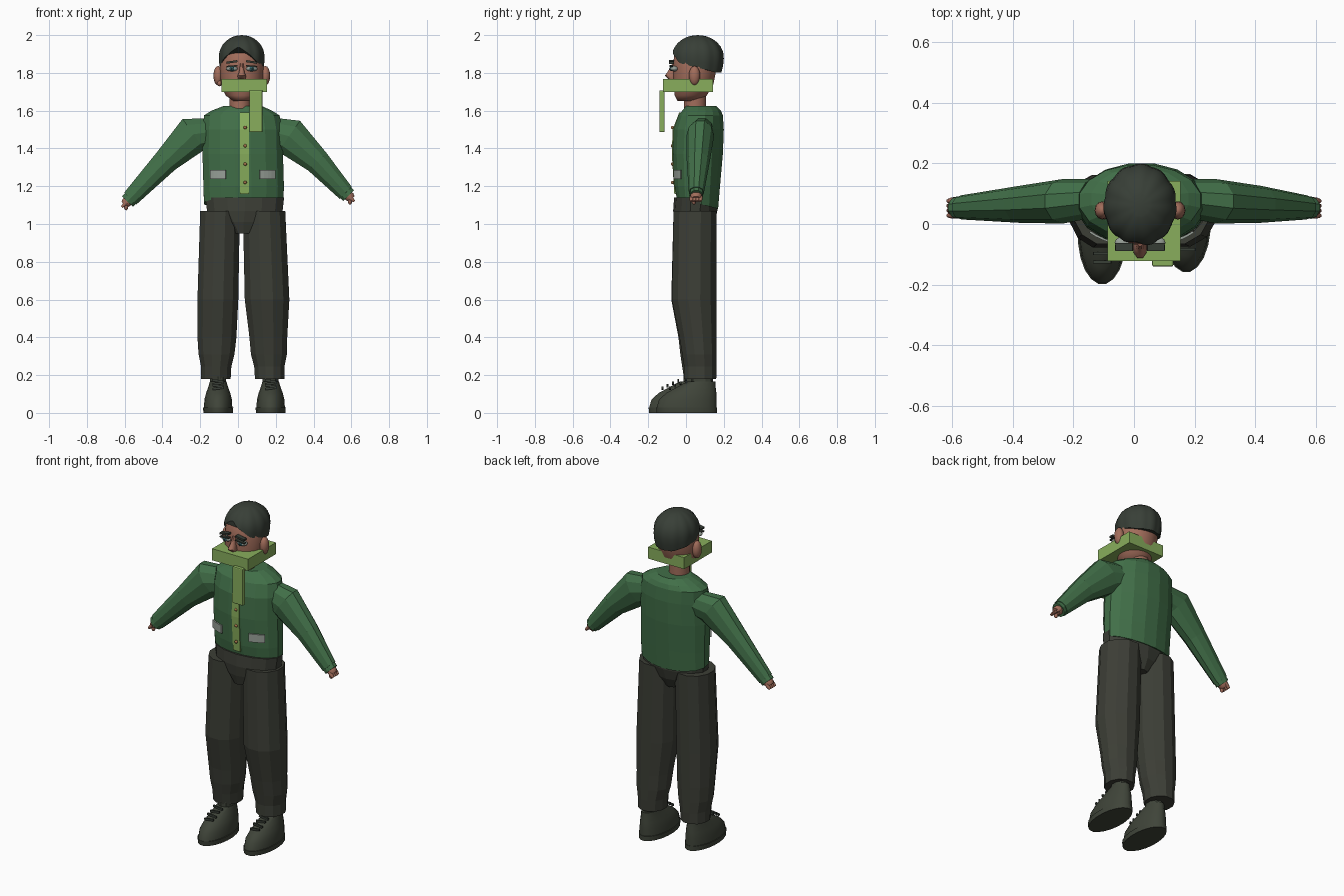
import bpy, bmesh, math
from mathutils import Vector

cube = bpy.data.objects.get("Cube")
if cube:
    bpy.data.objects.remove(cube, do_unlink=True)


def material(name, hex_colour):
    def linear(c):
        return c / 12.92 if c <= 0.04 else ((c + 0.055) / 1.055) ** 2.4
    rgb = [linear(int(hex_colour[i:i + 2], 16) / 255) for i in (0, 2, 4)]
    mat = bpy.data.materials.new(name)
    mat.use_nodes = True
    mat.diffuse_color = (*rgb, 1)
    mat.node_tree.nodes["Principled BSDF"].inputs["Base Color"].default_value = (*rgb, 1)
    return mat


JACKET = material("jacket green", "416f48")
TROUSER = material("trouser charcoal", "3c3e36")
SHOE = material("shoe dark olive", "3f4439")
HAIR = material("hair dark grey", "383f37")
SKIN = material("skin brown", "a26d5b")
SCARF = material("scarf lime", "88ae5c")
POCKET = material("pocket grey", "98a098")
BUTTON = material("button brown", "a5744c")
IRIS = material("iris teal", "2f6068")


def finish(bm, name, mat, smooth=None):
    bmesh.ops.recalc_face_normals(bm, faces=bm.faces)
    mesh = bpy.data.meshes.new(name)
    bm.to_mesh(mesh)
    bm.free()
    mesh.materials.append(mat)
    if smooth:
        mesh.shade_smooth()
        mesh.set_sharp_from_angle(angle=math.radians(smooth))
    obj = bpy.data.objects.new(name, mesh)
    bpy.context.collection.objects.link(obj)
    return obj


def loft(name, mat, rings, sides=12, smooth=None):
    """Skin rings given as (centre, half axis u, half axis v); flats sit on the extents."""
    bm = bmesh.new()
    loops = []
    grow = 1 / math.cos(math.pi / sides)
    for centre, u, v in rings:
        loop = []
        for k in range(sides):
            a = math.tau * (k + 0.5) / sides
            p = Vector(centre) + (Vector(u) * math.cos(a) + Vector(v) * math.sin(a)) * grow
            loop.append(bm.verts.new(p))
        loops.append(loop)
    for low, high in zip(loops, loops[1:]):
        for k in range(sides):
            j = (k + 1) % sides
            bm.faces.new((low[k], low[j], high[j], high[k]))
    bm.faces.new(loops[0])
    bm.faces.new(loops[-1])
    return finish(bm, name, mat, smooth)


def level(z, x, rx, front, back, tilt=0):
    """Horizontal ring from its middle x, half width and y range."""
    return ((x, (front + back) / 2, z), (rx, 0, 0), (0, (back - front) / 2, tilt))


def box(name, mat, centre, size, turn=0):
    x, y, z = centre
    half = [s / 2 for s in size]
    c, s = math.cos(turn), math.sin(turn)
    u, v = (half[0] * c, 0, half[0] * s), (0, half[1], 0)
    up = Vector((-s, 0, c)) * half[2]
    return loft(name, mat, [(Vector(centre) - up, u, v), (Vector(centre) + up, u, v)], 4)


def ball(name, mat, centre, radii, segments=12):
    bm = bmesh.new()
    bmesh.ops.create_uvsphere(bm, u_segments=segments, v_segments=8, radius=1)
    bmesh.ops.scale(bm, vec=radii, verts=bm.verts)
    bmesh.ops.translate(bm, vec=centre, verts=bm.verts)
    return finish(bm, name, mat, 60)


# Jacket body with a hem that drops at the back
MID = 0.025
loft("jacket_body", JACKET, [
    level(1.11, MID + 0.005, 0.21, -0.05, 0.17, -0.03),
    level(1.2, MID + 0.005, 0.213, -0.06, 0.18),
    level(1.37, MID, 0.213, -0.07, 0.195),
    level(1.5, MID, 0.21, -0.065, 0.2),
    level(1.575, MID - 0.005, 0.2, -0.04, 0.195),
    level(1.6, MID - 0.005, 0.16, -0.02, 0.185),
    level(1.625, MID, 0.1, 0.0, 0.16)], 16)

# Button strip follows the chest
loft("button_strip", SCARF, [
    level(z, 0.034, 0.024, y, y + 0.008)
    for z, y in ((1.16, -0.062), (1.37, -0.075), (1.5, -0.071), (1.59, -0.036))], 4)
for i in range(4):
    ball("button", BUTTON, (0.038, -0.072, 1.22 + i * 0.097), (0.009, 0.008, 0.009), 8)

# Pockets wrap around the curved front
for side in (-1, 1):
    rings = []
    for i in range(5):
        t = (0.4 + 0.09 * i) * side
        out = Vector((t, -math.sqrt(1 - t * t), 0))
        at = Vector((MID + 0.225 * out.x, 0.062 + 0.135 * out.y, 1.263))
        rings.append((at, (0, 0, 0.024), out * 0.004))
    loft("pocket", POCKET, rings, 4)

# Trousers: seat and two legs
loft("trouser_seat", TROUSER, [
    level(0.95, 0.03, 0.06, -0.045, 0.12),
    level(1.01, 0.03, 0.12, -0.06, 0.15),
    level(1.07, 0.036, 0.2, -0.065, 0.163),
    level(1.14, 0.036, 0.208, -0.06, 0.163)], 14)
LEGS = {"left": [(0.245, 0.08, -0.01), (0.31, 0.095, -0.02), (0.4, 0.1, -0.035),
                 (0.6, 0.118, -0.075), (1.07, 0.112, -0.066)],
        "right": [(0.245, 0.08, -0.02), (0.31, 0.095, -0.03), (0.4, 0.103, -0.04),
                  (0.6, 0.108, -0.078), (1.07, 0.105, -0.066)]}
for name, foot, hip, step in (("left", 0.168, 0.138, 0), ("right", -0.117, -0.095, -0.04)):
    rings = [level(0.18, foot, 0.078, -0.01, 0.16)]
    for z, rx, front in LEGS[name]:
        x = foot + (hip - foot) * (z - 0.18) / 0.89
        rings.append(level(z, x, rx, front, 0.162))
    loft(name + "_trouser_leg", TROUSER, rings, 12)

    # Shoe, sole, ankle and laces
    toe, heel = -0.155 + step, 0.165 + step
    x = foot + (0.005 if step == 0 else 0.012)
    loft(name + "_sole", SHOE, [
        level(0, x, 0.078, toe, heel), level(0.028, x, 0.08, toe - 0.003, heel)], 20, 40)
    loft(name + "_shoe", SHOE, [
        level(0.028, x, 0.075, toe, heel - 0.003),
        level(0.07, x, 0.073, toe + 0.012, heel - 0.003),
        level(0.105, x, 0.064, toe + 0.05, heel - 0.004),
        level(0.135, x, 0.053, toe + 0.105, heel - 0.008),
        level(0.165, x, 0.044, toe + 0.16, heel - 0.01)], 20, 50)
    loft(name + "_ankle", SHOE, [
        level(z, x, 0.042, 0.03 + step, 0.14 + step) for z in (0.14, 0.22)], 10)
    for i in range(4):
        box("shoe_lace", HAIR, (x, toe + 0.07 + i * 0.028, 0.13 + i * 0.013),
            (0.06, 0.01, 0.012), 0.12 * (-1) ** i)

# Sleeves and hands along tapering paths
ARMS = {"left": ((0.17, 1.49), (0.27, 1.465), (0.42, 1.33), (0.57, 1.165)),
        "right": ((-0.13, 1.49), (-0.235, 1.475), (-0.38, 1.335), (-0.57, 1.135))}
for name, path in ARMS.items():
    points = [Vector((x, 0.085 - 0.03 * i / 3, z)) for i, (x, z) in enumerate(path)]
    along = (points[3] - points[1]).normalized()
    across = along.cross(Vector((0, 1, 0))).normalized()
    lean = (across + Vector((0, 0, across.z)) * 0.4).normalized()
    widths = ((0.085, 0.06), (0.1, 0.07), (0.067, 0.058), (0.045, 0.038))
    rings = [(p, (lean if i < 2 else across) * r, (0, d, 0))
             for i, (p, (r, d)) in enumerate(zip(points, widths))]
    loft(name + "_sleeve", JACKET, rings, 10)
    wrist = points[3]
    loft(name + "_cuff", JACKET, [
        (wrist + along * d, across * 0.04, (0, 0.035, 0)) for d in (-0.01, 0.022)], 10)
    loft(name + "_palm", SKIN, [
        (wrist + along * d, across * r, (0, r * 1.1, 0))
        for d, r in ((0, 0.024), (0.03, 0.027), (0.046, 0.02))], 8, 50)
    for i in range(4):
        base = wrist + Vector((0, -0.024 + 0.016 * i, 0)) + along * 0.03
        loft(name + "_finger", SKIN, [
            (base + along * d, across * r, (0, r, 0))
            for d, r in ((0, 0.01), (0.02, 0.009), (0.034, 0.006))], 6, 60)
    ball(name + "_thumb", SKIN, wrist + along * 0.032 - Vector((0, 0.012, 0.022)),
         (0.011, 0.012, 0.018), 8)

# Neck and head
CX = 0.02
loft("neck", SKIN, [level(z, 0.01, 0.056, -0.01, 0.105) for z in (1.59, 1.72)], 12, 40)
loft("head", SKIN, [
    level(1.652, CX, 0.045, -0.045, 0.06), level(1.68, CX, 0.085, -0.06, 0.11),
    level(1.74, CX, 0.112, -0.066, 0.145), level(1.83, CX, 0.115, -0.068, 0.163),
    level(1.9, CX, 0.107, -0.063, 0.165), level(1.95, CX, 0.08, -0.03, 0.15)], 20, 60)

# Hair cap: parted hairline and grooved locks
bm = bmesh.new()
COLS, ROWS = 60, 9
grid = []
for k in range(COLS):
    a = math.tau * k / COLS
    turn = abs((a - math.radians(-9) + math.pi) % math.tau - math.pi)
    drop = min(turn / 0.95, 1)
    hairline = 1.937 - 0.085 * drop ** 1.2 - 0.05 * min(max(turn - 0.95, 0) / 1.6, 1)
    lock = 0.97 + 0.04 * abs(math.sin(a * 5.5 + 0.3))
    column = []
    for j in range(ROWS):
        z = hairline + (1.996 - hairline) * math.sin(math.pi / 2 * j / (ROWS - 1))
        h = (z - 1.885) / (0.115 if z > 1.885 else 0.2)
        r = math.sqrt(max(1 - h * h, 0)) * lock
        column.append(bm.verts.new((CX + 0.121 * r * math.sin(a),
                                    0.062 - 0.137 * r * math.cos(a), z)))
    grid.append(column)
crown = bm.verts.new((CX, 0.062, 2.0))
for k in range(COLS):
    a, b = grid[k], grid[(k + 1) % COLS]
    for j in range(ROWS - 1):
        bm.faces.new((a[j], b[j], b[j + 1], a[j + 1]))
    bm.faces.new((a[-1], b[-1], crown))
bm.faces.new([column[0] for column in grid])
finish(bm, "hair", HAIR, 50)

# Ears, eyes and brows
for side in (-1, 1):
    ball("ear", SKIN, (CX + side * 0.125, 0.045, 1.785), (0.025, 0.03, 0.052))
    ball("ear_lobe", SKIN, (CX + side * 0.117, 0.03, 1.745), (0.014, 0.016, 0.016), 8)
    ex = CX + side * 0.052
    ball("eye", POCKET, (ex, -0.062, 1.822), (0.032, 0.022, 0.014))
    ball("iris", IRIS, (ex, -0.079, 1.822), (0.013, 0.008, 0.012))
    ball("pupil", HAIR, (ex, -0.086, 1.822), (0.005, 0.003, 0.005), 8)
    box("eyelid", HAIR, (ex, -0.078, 1.836), (0.06, 0.018, 0.007), -0.08 * side)
    box("brow", HAIR, (ex, -0.076, 1.858), (0.058, 0.026, 0.011), -0.15 * side)

# Nose tapering up to the bridge
loft("nose", SKIN, [
    level(1.765, CX, 0.02, -0.09, -0.05), level(1.785, CX, 0.022, -0.112, -0.05),
    level(1.805, CX, 0.014, -0.098, -0.05), level(1.85, CX, 0.009, -0.072, -0.05)], 8, 50)

# Square scarf and its hanging end
box("scarf_wrap", SCARF, (0.033, 0.01, 1.733), (0.24, 0.265, 0.07))
tail = box("scarf_tail", SCARF, (0.095, -0.127, 1.597), (0.07, 0.028, 0.222))
bevel = tail.modifiers.new("soft edges", "BEVEL")
bevel.width = 0.006
bevel.segments = 2
